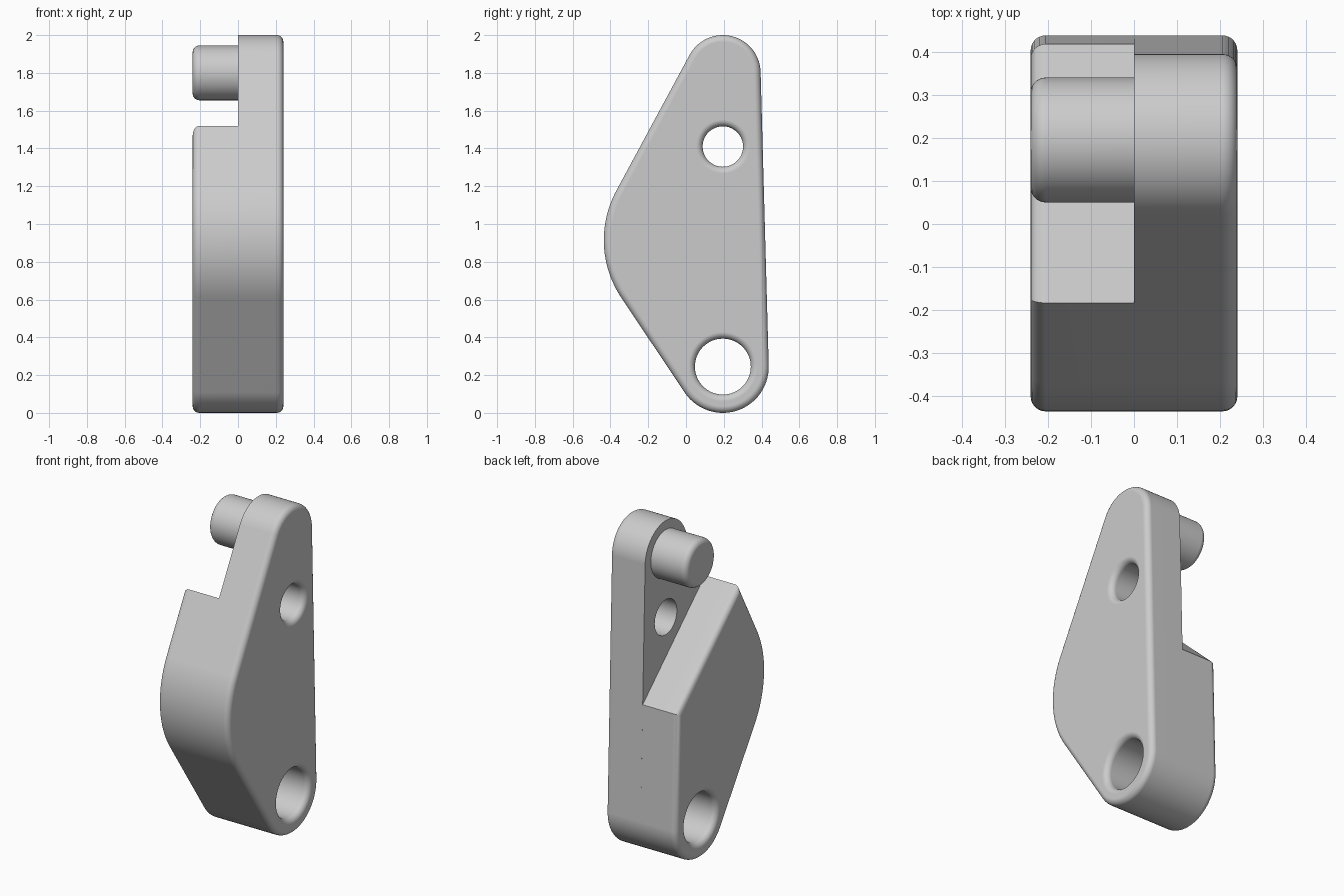
import bpy, bmesh
from math import cos, sin, pi, radians
from mathutils import Vector

if "Cube" in bpy.data.objects:
    bpy.data.objects.remove(bpy.data.objects["Cube"], do_unlink=True)

HALF = 0.24      # half thickness
FILLET = 0.035   # rounded rim radius
# Outline circles: (y, z, radius)
TOP = (0.195, 1.8, 0.2)
BULGE = (0.115, 0.915, 0.55)
BOTTOM = (0.195, 0.243, 0.243)
# Normal directions of the straight runs, in degrees
BACK, FRONT, UNDER, RAMP = 1.6, 151.6, 214, 47
RAMP_TIP = Vector((-0.183, 1.52))

grey = bpy.data.materials.new("plain grey")
grey.use_nodes = True
grey.diffuse_color = (0.6, 0.6, 0.6, 1)
grey.node_tree.nodes["Principled BSDF"].inputs["Base Color"].default_value = (0.6, 0.6, 0.6, 1)


def normal(deg):
    return Vector((cos(radians(deg)), sin(radians(deg))))


def arc(circle, start, end, inset=0, steps=28):
    y, z, r = circle
    return [Vector((y, z)) + (r - inset) * normal(start + (end - start) * i / steps)
            for i in range(steps + 1)]


def ring(circle, inset=0):
    return arc(circle, 0, 360, inset, 64)[:-1]


def meet(deg_a, dist_a, deg_b, dist_b):
    """Point where two lines cross, each given by normal and distance."""
    a, b = normal(deg_a), normal(deg_b)
    det = a.x * b.y - a.y * b.x
    return Vector(((dist_a * b.y - dist_b * a.y) / det, (a.x * dist_b - b.x * dist_a) / det))


def lower_front(inset):
    return arc(BULGE, FRONT, UNDER, inset) + arc(BOTTOM, UNDER, 360 + BACK, inset)


def plate_outline(inset):
    return arc(TOP, BACK, FRONT, inset) + lower_front(inset)


def block_outline(inset):
    def reach(circle, deg):
        return Vector(circle[:2]).dot(normal(deg)) + circle[2] - inset
    ramp = RAMP_TIP.dot(normal(RAMP)) - inset
    return ([meet(RAMP, ramp, FRONT, reach(BULGE, FRONT))] + lower_front(inset)
            + [meet(RAMP, ramp, BACK, reach(BOTTOM, BACK))])


def rim(side, steps=7):
    """Pairs of x and inset that round the rim on one side."""
    angles = [i * pi / 2 / steps for i in range(steps + 1)]
    return [(side * (HALF - FILLET * (1 - sin(a))), FILLET * (1 - cos(a))) for a in angles]


def loft(name, sections):
    """Skin a row of (x, outline) sections and cap both ends."""
    bm = bmesh.new()
    rows = [[bm.verts.new((x, p.x, p.y)) for p in pts] for x, pts in sections]
    n = len(rows[0])
    for a, b in zip(rows, rows[1:]):
        for i in range(n):
            j = (i + 1) % n
            bm.faces.new((a[i], a[j], b[j], b[i]))
    bm.faces.new(rows[0])
    bm.faces.new(rows[-1])
    bmesh.ops.remove_doubles(bm, verts=bm.verts, dist=1e-5)
    bmesh.ops.recalc_face_normals(bm, faces=bm.faces)
    mesh = bpy.data.meshes.new(name)
    bm.to_mesh(mesh)
    bm.free()
    mesh.materials.append(grey)
    obj = bpy.data.objects.new(name, mesh)
    bpy.context.collection.objects.link(obj)
    return obj


def select(obj):
    bpy.ops.object.select_all(action='DESELECT')
    obj.select_set(True)
    bpy.context.view_layer.objects.active = obj


def cut(obj, cutter):
    select(obj)
    mod = obj.modifiers.new("hole", 'BOOLEAN')
    mod.operation = 'DIFFERENCE'
    mod.solver = 'EXACT'
    mod.object = cutter
    bpy.ops.object.modifier_apply(modifier=mod.name)


def finish(obj):
    select(obj)
    bpy.ops.object.shade_smooth_by_angle(angle=radians(30))
    mod = obj.modifiers.new("even shading", 'WEIGHTED_NORMAL')
    mod.keep_sharp = True


def flare(circle, side):
    """Hole sections widening toward one side, running past the surface."""
    rows = [(x, ring(circle, -t)) for x, t in rim(side)]
    return rows + [(side * (HALF + 0.1), ring(circle, -FILLET))]


# Full-height plate and shorter ramp-topped block
plate = loft("side_plate", [(0, plate_outline(0))] + [(x, plate_outline(t)) for x, t in rim(1)])
block = loft("ramp_block", [(0, block_outline(0))] + [(x, block_outline(t)) for x, t in rim(-1)])

# Round pin standing on the plate's inner face
PIN = (0.195, 1.8, 0.145)
pin = loft("top_pin", [(0.02, ring(PIN))] + [(x, ring(PIN, t)) for x, t in rim(-1)])

# Flared holes
LARGE = (0.195, 0.245, 0.148)
SMALL = (0.195, 1.41, 0.107)
large_hole = loft("large_hole_cutter", flare(LARGE, -1)[::-1] + flare(LARGE, 1))
small_hole = loft("small_hole_cutter", [(-0.1, ring(SMALL))] + flare(SMALL, 1))
cut(plate, large_hole)
cut(plate, small_hole)
cut(block, large_hole)
for helper in (large_hole, small_hole):
    bpy.data.objects.remove(helper, do_unlink=True)

for part in (plate, block, pin):
    finish(part)
